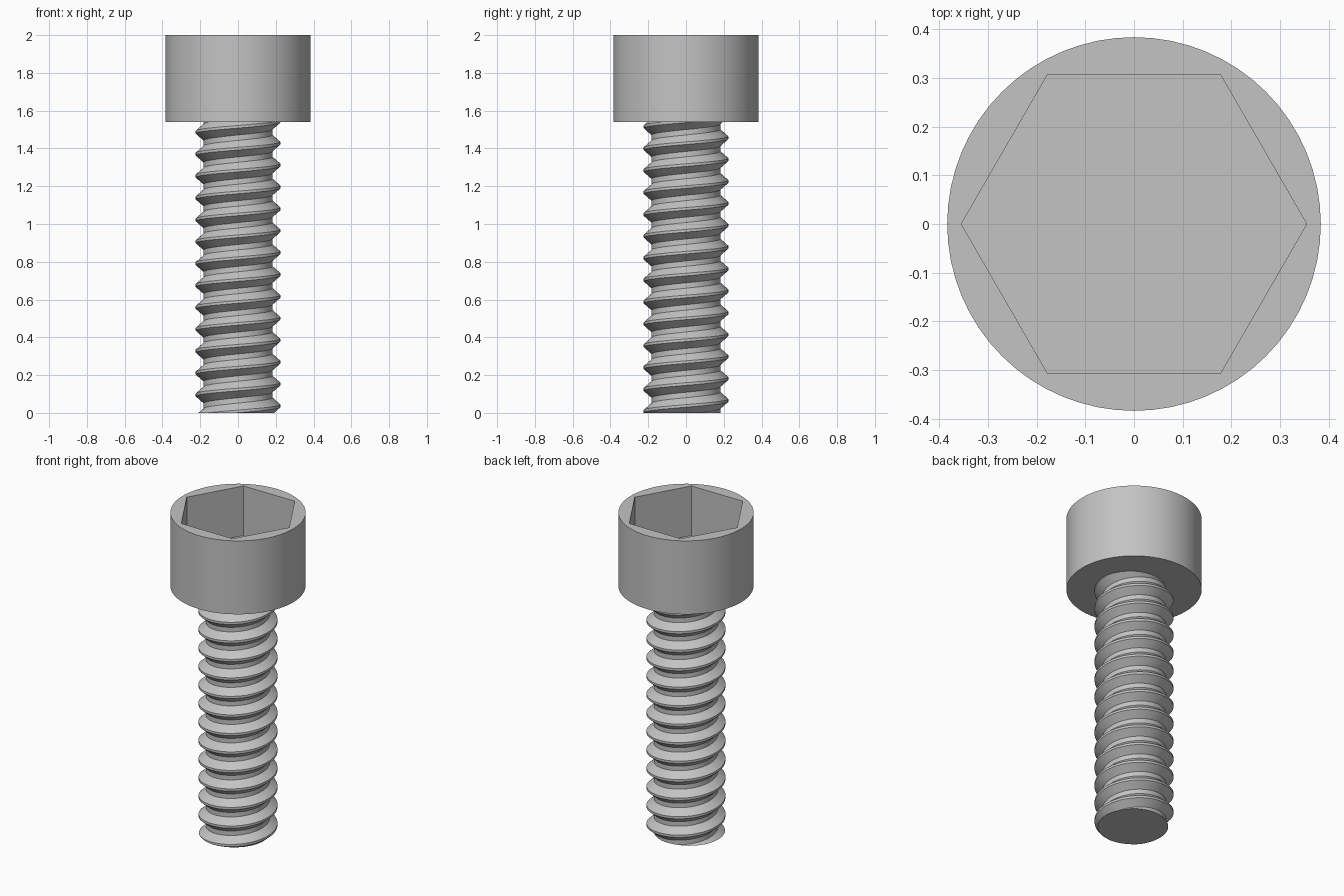
import bpy, bmesh, math
from mathutils import Vector

cube = bpy.data.objects.get("Cube")
if cube:
    bpy.data.objects.remove(cube, do_unlink=True)

HEAD_R, HEAD_BASE, TOP = 0.384, 1.54, 2.0
HEX_R, SOCKET_FLOOR = 0.355, 1.69
MAJOR, MINOR, PITCH = 0.224, 0.182, 0.1159

steel = bpy.data.materials.new("grey steel")
colour = (0.55, 0.55, 0.55, 1)
steel.diffuse_color = colour
steel.use_nodes = True
steel.node_tree.nodes["Principled BSDF"].inputs["Base Color"].default_value = colour


def finish(bm, name):
    bmesh.ops.recalc_face_normals(bm, faces=bm.faces)
    mesh = bpy.data.meshes.new(name)
    bm.to_mesh(mesh)
    bm.free()
    mesh.materials.append(steel)
    obj = bpy.data.objects.new(name, mesh)
    bpy.context.collection.objects.link(obj)
    bpy.ops.object.select_all(action='DESELECT')
    obj.select_set(True)
    bpy.context.view_layer.objects.active = obj
    bpy.ops.object.shade_smooth_by_angle(angle=math.radians(25))
    return obj


def ring(bm, n, r, z):
    return [bm.verts.new((r * math.cos(2 * math.pi * i / n),
                          r * math.sin(2 * math.pi * i / n), z)) for i in range(n)]


def walls(bm, low, high):
    n = len(low)
    for i in range(n):
        j = (i + 1) % n
        bm.faces.new((low[i], low[j], high[j], high[i]))


# Cylindrical head with a hexagonal socket
bm = bmesh.new()
outer_low, outer_high = ring(bm, 64, HEAD_R, HEAD_BASE), ring(bm, 64, HEAD_R, TOP)
hex_low, hex_high = ring(bm, 6, HEX_R, SOCKET_FLOOR), ring(bm, 6, HEX_R, TOP)
walls(bm, outer_low, outer_high)
walls(bm, hex_low, hex_high)
bm.faces.new(outer_low)
bm.faces.new(hex_low)
rim = [e for e in bm.edges if all(abs(v.co.z - TOP) < 1e-5 for v in e.verts)]
bmesh.ops.triangle_fill(bm, edges=rim, use_beauty=True, normal=(0, 0, 1))
finish(bm, "socket_head")

# Threaded shank: one helical profile, each turn stitched to the next
SIDES, TURNS = 64, 17
CREST_Z = 0.095 - PITCH / 2          # crest height at angle zero
profile = [(-0.0437, MINOR), (-0.007, MAJOR), (0.007, MAJOR), (0.0437, MINOR)]
rows = [(CREST_Z + (k - 2) * PITCH + dz, r) for k in range(TURNS) for dz, r in profile]
bm = bmesh.new()
grid = []
for i in range(SIDES):
    t = i / SIDES
    c, s = math.cos(2 * math.pi * t), math.sin(2 * math.pi * t)
    grid.append([bm.verts.new((r * c, r * s, z + t * PITCH)) for z, r in rows])
for i in range(SIDES):
    last = i == SIDES - 1
    step = len(profile) if last else 0
    nxt = grid[(i + 1) % SIDES]
    for j in range(len(rows) - 1 - step):
        bm.faces.new((grid[i][j], nxt[j + step], nxt[j + step + 1], grid[i][j + 1]))

# Trim both ends flat and close them; the upper end sits inside the head
for z, direction in ((0, -1), (HEAD_BASE + 0.01, 1)):
    cut = bmesh.ops.bisect_plane(bm, geom=bm.verts[:] + bm.edges[:] + bm.faces[:], dist=1e-6,
                                 plane_co=Vector((0, 0, z)), plane_no=Vector((0, 0, direction)),
                                 clear_outer=True)
    edges = [g for g in cut["geom_cut"] if isinstance(g, bmesh.types.BMEdge)]
    bmesh.ops.contextual_create(bm, geom=edges)
finish(bm, "threaded_shank")
